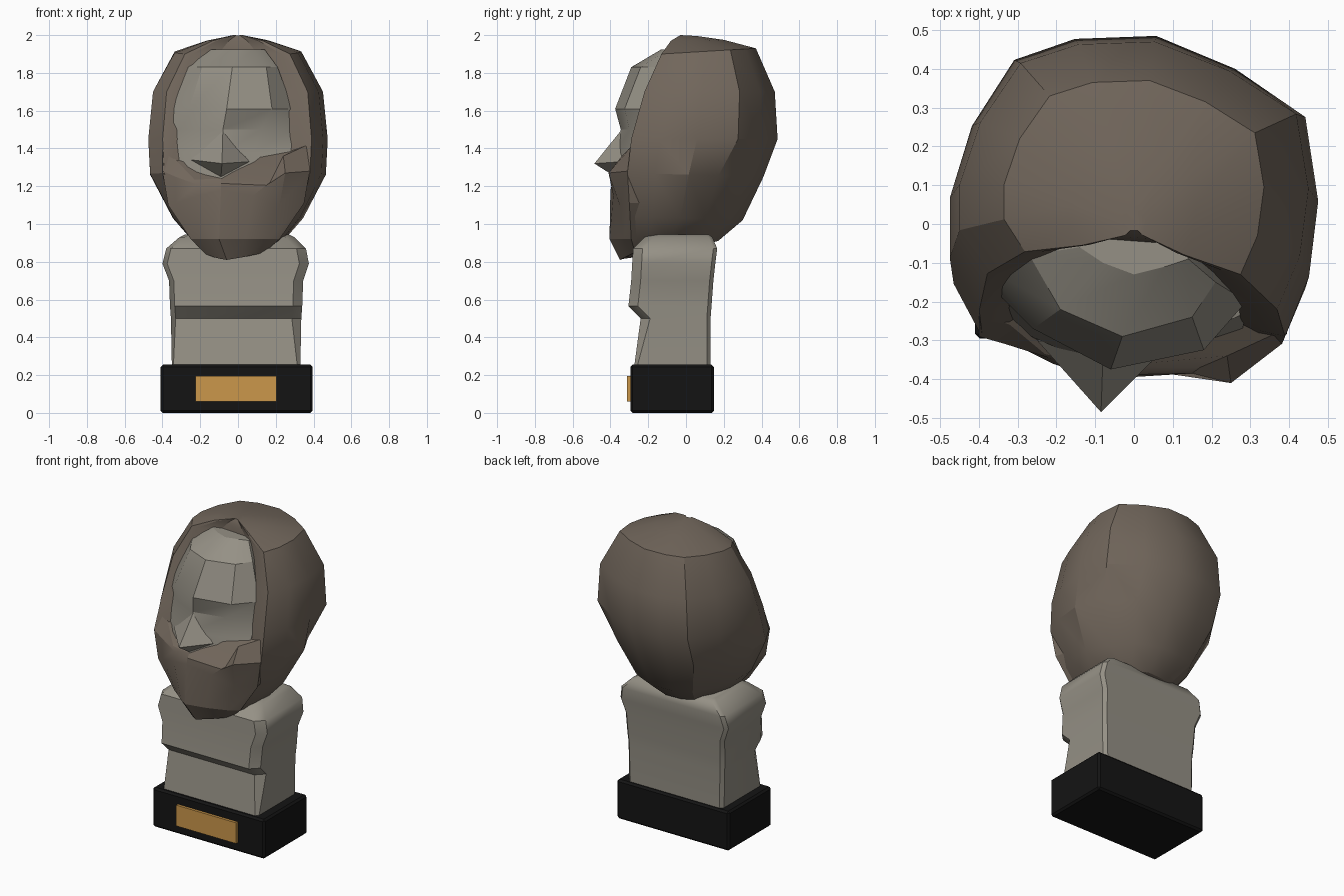
import bpy, math


def material(name, rgb):
    m = bpy.data.materials.new(name)
    m.diffuse_color = (*rgb, 1)
    return m


STONE = material("stone", (0.30, 0.28, 0.235))
HAIR = material("hair_brown", (0.165, 0.133, 0.105))
BLACK = material("black", (0.007, 0.007, 0.007))
BRASS = material("brass", (0.60, 0.31, 0.07))


def make(name, verts, faces, mat, angle=30):
    me = bpy.data.meshes.new(name)
    me.from_pydata(verts, [], faces)
    ob = bpy.data.objects.new(name, me)
    bpy.context.collection.objects.link(ob)
    me.materials.append(mat)
    bpy.ops.object.select_all(action='DESELECT')
    ob.select_set(True)
    bpy.context.view_layer.objects.active = ob
    bpy.ops.object.mode_set(mode='EDIT')
    bpy.ops.mesh.select_all(action='SELECT')
    bpy.ops.mesh.normals_make_consistent(inside=False)
    bpy.ops.object.mode_set(mode='OBJECT')
    bpy.ops.object.shade_smooth_by_angle(angle=math.radians(angle))
    return ob


def loft(name, rings, mat, angle=30):
    """Skin a stack of equal-length rings and cap both ends."""
    n = len(rings[0])
    verts = [p for r in rings for p in r]
    faces = [(k * n + i, k * n + (i + 1) % n, (k + 1) * n + (i + 1) % n, (k + 1) * n + i)
             for k in range(len(rings) - 1) for i in range(n)]
    faces += [tuple(range(n)), tuple(range((len(rings) - 1) * n, len(rings) * n))]
    return make(name, verts, faces, mat, angle)


def relief(name, rows, depth, mat, angle=30):
    """Rows of (z or zs, xs, ys) form a carved front; each row closes into the head behind."""
    rings = []
    for z, xs, ys in rows:
        zs = z if isinstance(z, tuple) else (z,) * len(xs)
        back = [(xs[-1] * 0.9, ys[-1] + depth, zs[-1]), (xs[0] * 0.9, ys[0] + depth, zs[0])]
        rings.append(list(zip(xs, ys, zs)) + back)
    return loft(name, rings, mat, angle)


def box(name, lo, hi, mat, bevel=0):
    c = [(a + b) / 2 for a, b in zip(lo, hi)]
    bpy.ops.mesh.primitive_cube_add(size=1, location=c)
    ob = bpy.context.object
    ob.name = name
    ob.scale = [b - a for a, b in zip(lo, hi)]
    bpy.ops.object.transform_apply(location=False, rotation=False, scale=True)
    ob.data.materials.append(mat)
    if bevel:
        mod = ob.modifiers.new("bevel", 'BEVEL')
        mod.width, mod.segments = bevel, 1
    return ob


# Plinth and plaque
box("base", (-0.41, -0.295, 0), (0.395, 0.148, 0.255), BLACK, 0.012)
box("plaque", (-0.225, -0.312, 0.06), (0.205, -0.28, 0.195), BRASS)

# Neck and shoulder block: z, left, right, front, back
torso = [(0.24, -0.35, 0.33, -0.275, 0.13), (0.50, -0.355, 0.335, -0.24, 0.13),
         (0.565, -0.36, 0.34, -0.305, 0.135), (0.70, -0.365, 0.345, -0.29, 0.145),
         (0.79, -0.40, 0.375, -0.285, 0.155), (0.87, -0.38, 0.36, -0.28, 0.165),
         (0.93, -0.31, 0.30, -0.22, 0.14), (0.945, -0.28, 0.27, -0.18, 0.12)]
rings = []
for z, l, r, f, b in torso:
    c, d = (0.015 if z < 0.3 else 0.05), 0.02
    rings.append([(l + c / 2, f, z), (r - c, f, z), (r, f + c, z), (r, b - d, z),
                  (r - d, b, z), (l + d, b, z), (l, b - d, z), (l, f + c, z)])
loft("neck_block", rings, STONE, 38)

# Hair mass: plan outline as (fraction of half width, fraction front to back)
plan = [(-0.84, 0), (-1, 0.2), (-1, 0.45), (-0.88, 0.7), (-0.65, 0.92), (-0.32, 0.99),
        (0.12, 1), (0.55, 0.89), (0.93, 0.73), (1, 0.45), (0.95, 0.2), (0.82, 0),
        (0.68, 0.02), (0.3, 0.15), (-0.3, 0.15), (-0.72, 0.02)]
# z front, z back, half width, y front, y back, setback of left front
levels = [(0.83, 0.88, 0.14, -0.27, 0.05, 0), (0.91, 0.91, 0.24, -0.29, 0.17, 0),
          (1.04, 1.02, 0.345, -0.30, 0.30, 0), (1.27, 1.25, 0.465, -0.31, 0.41, 0.02),
          (1.45, 1.45, 0.475, -0.29, 0.485, 0.08), (1.70, 1.70, 0.45, -0.22, 0.47, 0.11),
          (1.90, 1.93, 0.335, -0.13, 0.37, 0.07), (1.97, 1.975, 0.16, -0.08, 0.2, 0.03),
          (2.0, 1.995, 0.03, -0.03, 0.06, 0)]
rings = []
for zf, zb, w, yf, yb, s in levels:
    ring = []
    for u, t in plan:
        if zf < 1.4 and u == 0.93:  # rear right corner tucks in below the bulge
            u, t = 0.82, 0.67
        slant = s * max(0, -u) * max(0, 1 - 2 * t)
        ring.append((u * w, yf + t * (yb - yf) + slant, zf + t * (zb - zf)))
    rings.append(ring)
loft("hair", rings, HAIR, 24)

# Face: forehead, brow with sunken eyes, cheeks, lip
relief("face", [
    (1.20, (-0.33, -0.22, -0.09, 0.10, 0.26), (-0.26, -0.32, -0.37, -0.35, -0.33)),
    (1.38, (-0.36, -0.22, -0.08, 0.08, 0.28), (-0.20, -0.31, -0.37, -0.33, -0.27)),
    (1.50, (-0.38, -0.23, -0.08, 0.12, 0.29), (-0.15, -0.275, -0.345, -0.30, -0.23)),
    (1.61, (-0.37, -0.26, -0.06, 0.18, 0.29), (-0.12, -0.27, -0.375, -0.325, -0.20)),
    (1.83, (-0.27, -0.19, -0.03, 0.15, 0.21), (-0.08, -0.22, -0.29, -0.24, -0.15)),
    (1.925, (-0.14, -0.08, 0, 0.08, 0.14), (-0.06, -0.10, -0.13, -0.11, -0.09)),
], 0.12, STONE, 28)

# Nose wedge
make("nose", [(-0.08, -0.34, 1.50), (-0.085, -0.485, 1.32), (-0.25, -0.30, 1.34),
              (0.06, -0.34, 1.33), (-0.09, -0.375, 1.25), (-0.08, -0.27, 1.34)],
     [(0, 2, 1), (0, 1, 3), (1, 2, 4), (1, 4, 3), (0, 5, 2), (0, 3, 5), (2, 5, 4), (3, 4, 5)],
     STONE, 60)

# Beard rising into moustache and cheek whiskers
relief("beard", [
    ((0.84, 0.825, 0.815, 0.81, 0.825, 0.84, 0.85),
     (-0.17, -0.13, -0.09, -0.06, 0.03, 0.10, 0.14), (-0.28, -0.31, -0.335, -0.35, -0.32, -0.29, -0.27)),
    (0.92, (-0.25, -0.21, -0.15, -0.10, 0.04, 0.16, 0.22), (-0.29, -0.32, -0.37, -0.405, -0.375, -0.33, -0.29)),
    ((1.10, 1.11, 1.15, 1.18, 1.15, 1.10, 1.11),
     (-0.37, -0.33, -0.21, -0.09, 0.08, 0.22, 0.35), (-0.29, -0.30, -0.36, -0.40, -0.385, -0.35, -0.30)),
    ((1.28, 1.25, 1.21, 1.215, 1.205, 1.27, 1.28),
     (-0.40, -0.33, -0.22, -0.09, 0.15, 0.25, 0.38), (-0.29, -0.31, -0.345, -0.39, -0.385, -0.41, -0.31)),
    ((1.42, 1.33, 1.235, 1.24, 1.22, 1.36, 1.42),
     (-0.40, -0.32, -0.23, -0.09, 0.17, 0.24, 0.37), (-0.23, -0.26, -0.335, -0.37, -0.37, -0.34, -0.28)),
], 0.12, HAIR, 20)
